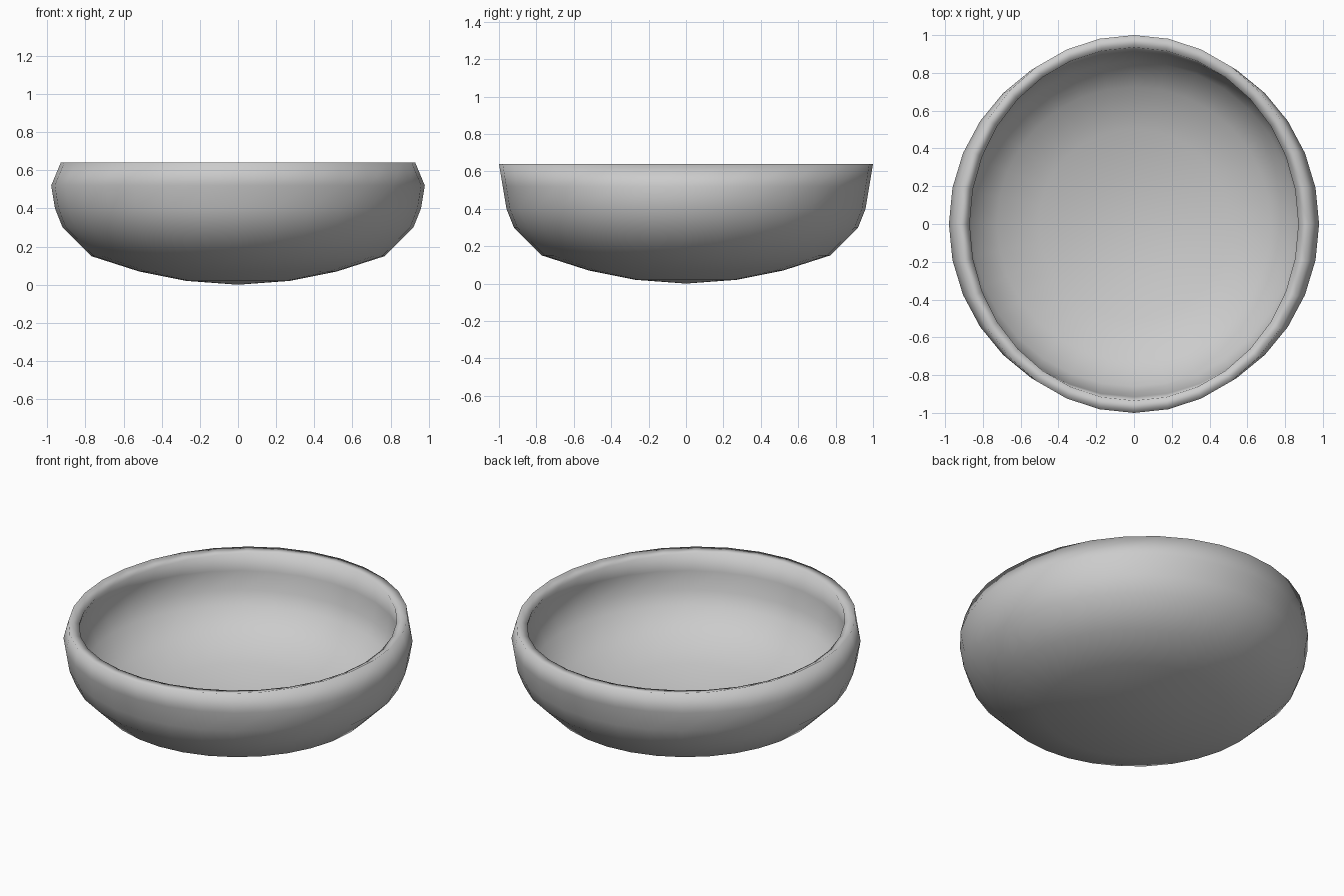
import bpy, bmesh, math

if "Cube" in bpy.data.objects:
    bpy.data.objects.remove(bpy.data.objects["Cube"])

SIDES = 32
WALL = 0.065
# Profile rings: x radius, y radius, height (the lip is pinched to an oval)
OUTER = [(0.27, 0.27, 0.02), (0.52, 0.52, 0.07), (0.77, 0.77, 0.15),
         (0.92, 0.92, 0.30), (0.96, 0.96, 0.40), (0.98, 0.98, 0.52),
         (0.93, 1.00, 0.64)]
INNER = [(0.26, 0.26, 0.02 + WALL), (0.505, 0.505, 0.07 + WALL),
         (0.725, 0.725, 0.205), (0.86, 0.86, 0.33), (0.895, 0.895, 0.41),
         (0.915, 0.915, 0.52), (0.87, 0.935, 0.625)]


def ring(bm, rx, ry, z):
    step = math.tau / SIDES
    # The inner lip edge rises slightly at the front and back
    lift = 0.015 if 0.62 < z < 0.63 else 0.0
    return [bm.verts.new((rx * math.cos(i * step), ry * math.sin(i * step),
                          z + lift * -math.cos(2 * i * step)))
            for i in range(SIDES)]


def bridge(bm, a, b):
    for i in range(SIDES):
        j = (i + 1) % SIDES
        bm.faces.new((a[i], a[j], b[j], b[i]))


def fan(bm, loop, z):
    pole = bm.verts.new((0, 0, z))
    for i in range(SIDES):
        bm.faces.new((pole, loop[(i + 1) % SIDES], loop[i]))


# Bowl shell: up the outside, over the lip, down the inside
bm = bmesh.new()
rings = [ring(bm, *r) for r in OUTER + INNER[::-1]]
for a, b in zip(rings, rings[1:]):
    bridge(bm, a, b)
fan(bm, rings[0], 0.0)
fan(bm, rings[-1], WALL)
bmesh.ops.recalc_face_normals(bm, faces=bm.faces)

mesh = bpy.data.meshes.new("bowl")
bm.to_mesh(mesh)
bm.free()
mesh.shade_smooth()
bowl = bpy.data.objects.new("bowl", mesh)
bpy.context.collection.objects.link(bowl)
